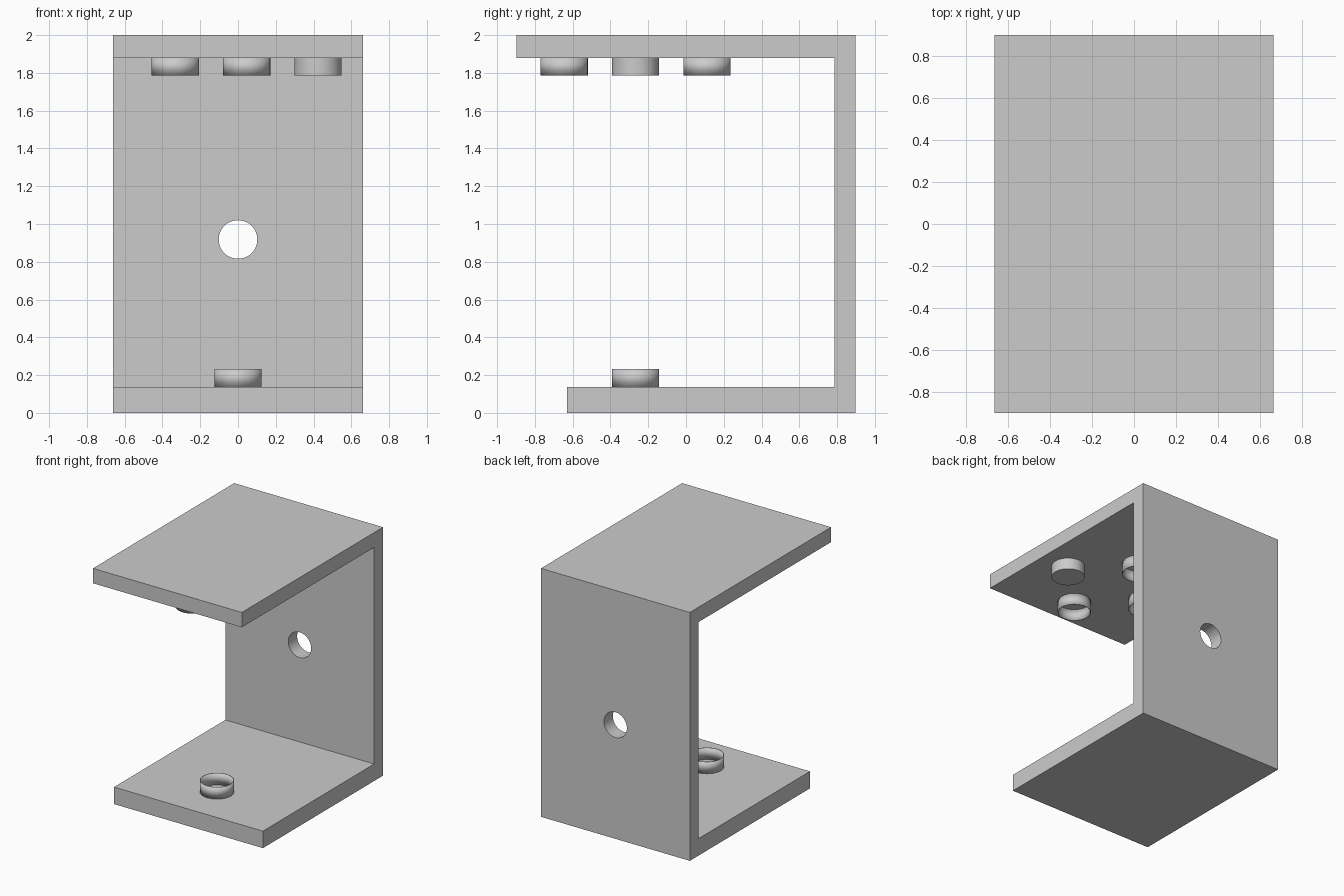
import bpy, bmesh
from mathutils import Matrix, Vector

default = bpy.data.objects.get("Cube")
if default:
    bpy.data.objects.remove(default, do_unlink=True)

grey = bpy.data.materials.new("plain grey")
grey.use_nodes = True
colour = (0.6, 0.6, 0.6, 1)
grey.diffuse_color = colour
grey.node_tree.nodes["Principled BSDF"].inputs["Base Color"].default_value = colour

HALF_WIDTH = 0.663
PEG_RADIUS = 0.125
LOWER_TOP, UPPER_BOTTOM = 0.137, 1.88


def make_object(name, bm):
    bmesh.ops.recalc_face_normals(bm, faces=bm.faces)
    mesh = bpy.data.meshes.new(name)
    bm.to_mesh(mesh)
    bm.free()
    mesh.materials.append(grey)
    obj = bpy.data.objects.new(name, mesh)
    bpy.context.collection.objects.link(obj)
    return obj


def smooth(obj):
    bpy.ops.object.select_all(action='DESELECT')
    obj.select_set(True)
    bpy.context.view_layer.objects.active = obj
    bpy.ops.object.shade_smooth_by_angle()


def peg(name, x, y, z_low, z_high, open_end=None):
    """Round peg; open_end (+1 or -1) hollows it into a thin-walled cup ring."""
    bm = bmesh.new()
    bmesh.ops.create_cone(bm, cap_ends=True, segments=48, radius1=PEG_RADIUS,
                          radius2=PEG_RADIUS, depth=z_high - z_low,
                          matrix=Matrix.Translation((x, y, (z_low + z_high) / 2)))
    if open_end:
        caps = [f for f in bm.faces if abs(f.normal.z) > 0.9]
        bmesh.ops.delete(bm, geom=caps, context='FACES_ONLY')
    obj = make_object(name, bm)
    if open_end:
        wall = obj.modifiers.new("thin wall", 'SOLIDIFY')
        wall.thickness = 0.005
        wall.offset = -1
    smooth(obj)


# C-shaped bracket: side profile extruded across the width
profile = [(-0.898, 2), (0.898, 2), (0.898, 0), (-0.63, 0),
           (-0.63, LOWER_TOP), (0.785, LOWER_TOP),
           (0.785, UPPER_BOTTOM), (-0.898, UPPER_BOTTOM)]
bm = bmesh.new()
face = bm.faces.new([bm.verts.new((-HALF_WIDTH, y, z)) for y, z in profile])
swept = bmesh.ops.extrude_face_region(bm, geom=[face])["geom"]
bmesh.ops.translate(bm, vec=Vector((2 * HALF_WIDTH, 0, 0)),
                    verts=[v for v in swept if isinstance(v, bmesh.types.BMVert)])
bracket = make_object("bracket", bm)

# Round hole through the back wall
bm = bmesh.new()
bmesh.ops.create_cone(bm, cap_ends=True, segments=48, radius1=0.102, radius2=0.102, depth=0.5,
                      matrix=Matrix.Translation((0, 0.84, 0.918)) @ Matrix.Rotation(1.5707963, 4, 'X'))
cutter = make_object("hole_cutter", bm)
hole = bracket.modifiers.new("hole", 'BOOLEAN')
hole.operation = 'DIFFERENCE'
hole.solver = 'EXACT'
hole.object = cutter
bpy.context.view_layer.objects.active = bracket
bracket.select_set(True)
bpy.ops.object.modifier_apply(modifier=hole.name)
bpy.data.objects.remove(cutter, do_unlink=True)
smooth(bracket)

# Pegs in a cross under the upper plate, one of them closed
CENTRE_X, CENTRE_Y, STEP = 0.046, -0.267, 0.378
for name, dx, dy, open_end in (("front_peg", 0, -1, -1), ("rear_peg", 0, 1, -1),
                               ("right_peg", -1, 0, -1), ("left_peg", 1, 0, None)):
    peg(name, CENTRE_X + dx * STEP, CENTRE_Y + dy * STEP, 1.787, UPPER_BOTTOM, open_end)

# Single peg on the lower plate
peg("lower_peg", 0, CENTRE_Y, LOWER_TOP, 0.232, 1)
